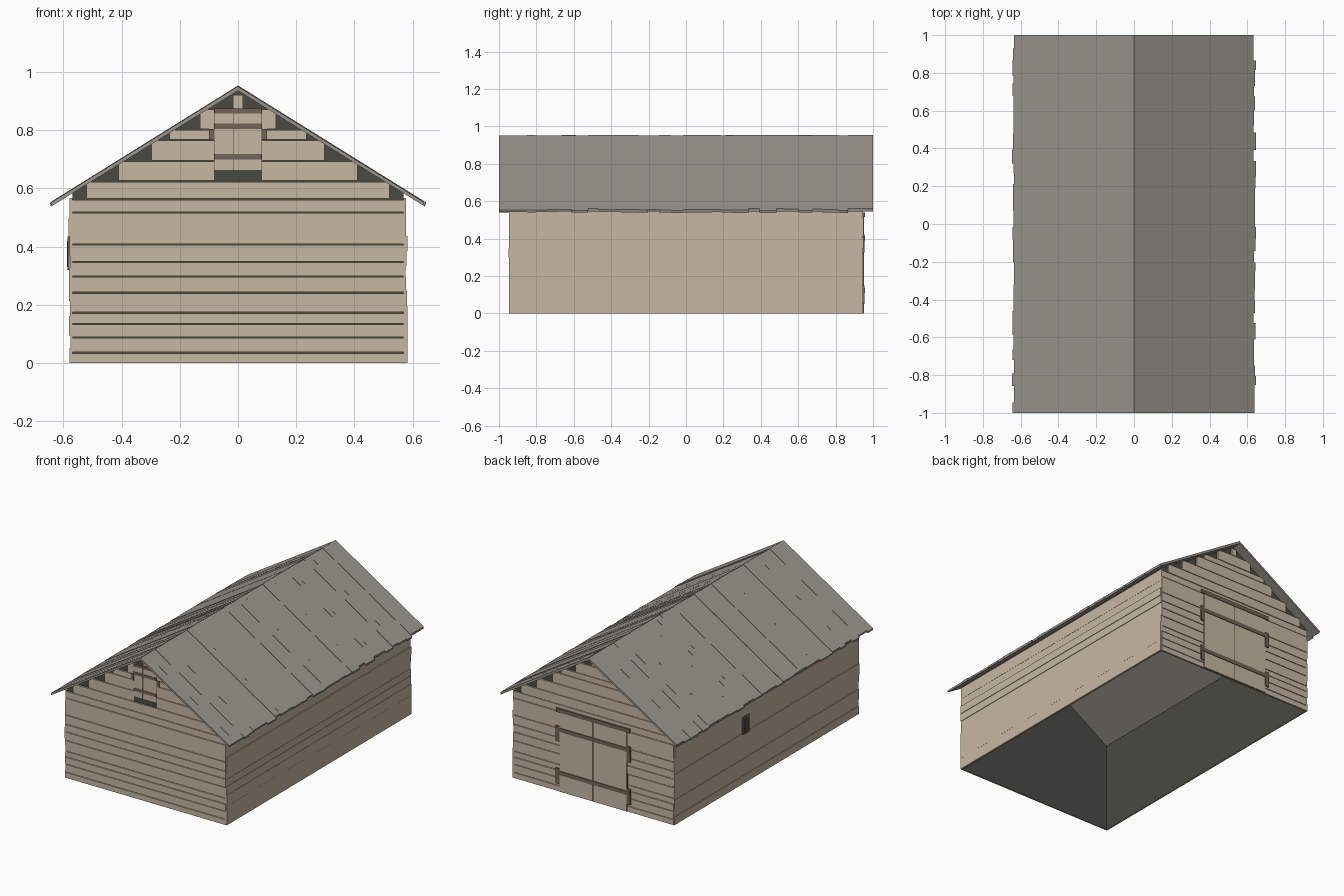
import bpy, bmesh, random

random.seed(4)
if "Cube" in bpy.data.objects:
    bpy.data.objects.remove(bpy.data.objects["Cube"])


def material(name, r, g, b):
    m = bpy.data.materials.new(name)
    m.use_nodes = True
    m.diffuse_color = (r, g, b, 1)
    m.node_tree.nodes["Principled BSDF"].inputs["Base Color"].default_value = (r, g, b, 1)
    return m


WOOD = material("pale timber", 0.57, 0.475, 0.36)
ROOF = material("grey roof boards", 0.325, 0.3, 0.268)
DARK = material("dark interior", 0.068, 0.068, 0.056)
TRIM = material("brown straps", 0.165, 0.13, 0.1)

SLOPE = 0.62
RIDGE_UNDER = 0.936


def under(x):
    return RIDGE_UNDER - SLOPE * abs(x)


def reach(z):
    return (RIDGE_UNDER - z) / SLOPE


def add_prism(bm, pts, y0, y1):
    """Extrude an x-z outline from y0 to y1."""
    a = [bm.verts.new((x, y0, z)) for x, z in pts]
    b = [bm.verts.new((x, y1, z)) for x, z in pts]
    bm.faces.new(a)
    bm.faces.new(b[::-1])
    for i in range(len(pts)):
        j = (i + 1) % len(pts)
        bm.faces.new((a[i], b[i], b[j], a[j]))


def add_box(bm, x0, x1, y0, y1, z0, z1):
    add_prism(bm, [(x0, z0), (x1, z0), (x1, z1), (x0, z1)], y0, y1)


def finish(bm, name, mat, fix=True):
    if fix:
        bmesh.ops.recalc_face_normals(bm, faces=bm.faces)
    me = bpy.data.meshes.new(name)
    bm.to_mesh(me)
    bm.free()
    me.materials.append(mat)
    ob = bpy.data.objects.new(name, me)
    bpy.context.collection.objects.link(ob)
    return ob


def boxes(name, mat, rows):
    bm = bmesh.new()
    for r in rows:
        add_box(bm, *r)
    return finish(bm, name, mat)


# Dark lining: open underneath, seen through gaps and from below
X, Y = 0.568, 0.936
bm = bmesh.new()
outline = [(-X, 0), (X, 0), (X, under(X)), (0, RIDGE_UNDER), (-X, under(X))]
ends = [[bm.verts.new((x, y, z)) for x, z in outline] for y in (-Y, Y)]
for e in ends:
    bm.faces.new(e)
for i, j in ((1, 2), (4, 0)):
    bm.faces.new((ends[0][i], ends[0][j], ends[1][j], ends[1][i]))
finish(bm, "interior_lining", DARK)

# Gable end boards: full-width rows, then steps trimmed to the roof slope
LEVELS = [0, 0.038, 0.09, 0.137, 0.175, 0.244, 0.3, 0.35, 0.41, 0.52, 0.565]
STEPS = [(0.565, 0.627, 0.52), (0.627, 0.696, 0.41), (0.696, 0.768, 0.297),
         (0.768, 0.805, 0.235), (0.805, 0.875, 0.13), (0.875, 0.925, 0.017)]
GAP = 0.004
for name, side in (("front", -1), ("back", 1)):
    bm = bmesh.new()

    def end_board(pts):
        face = 0.946 + random.uniform(0, 0.002)
        add_prism(bm, pts, side * 0.937, side * face)

    for z0, z1 in zip(LEVELS, LEVELS[1:]):
        end_board([(-0.575, z0), (0.575, z0), (0.575, z1 - GAP), (-0.575, z1 - GAP)])
    for z0, z1, w in STEPS:
        top = z1 - GAP
        half = [(w, z0), (w, min(top - 0.001, under(w))), (min(w, reach(top)), top)]
        end_board(half + [(-x, z) for x, z in reversed(half)])
    finish(bm, name + "_wall_boards", WOOD)

# Long side boards of uneven thickness
for name, side in (("left", 1), ("right", -1)):
    bm = bmesh.new()
    z = 0
    while z < 0.568:
        top = z + random.uniform(0.04, 0.075)
        if top > 0.535:
            top = 0.568
        face = 0.575 + random.uniform(0, 0.008)
        end = 0.944 + random.uniform(0, 0.003)
        add_box(bm, side * 0.569, side * face, -end, end, z, top)
        z = top
    finish(bm, name + "_wall_boards", WOOD)

# Roof boards running from ridge to eave, with ragged ends
for name, side in (("left", 1), ("right", -1)):
    bm = bmesh.new()
    count = 30
    cuts = [-1] + [-1 + 2 * (i + random.uniform(-0.25, 0.25)) / count
                   for i in range(1, count)] + [1]
    for y0, y1 in zip(cuts, cuts[1:]):
        e = random.uniform(0.63, 0.643)
        t = random.uniform(0.014, 0.018)
        add_prism(bm, [(0, RIDGE_UNDER), (side * e, under(e)),
                       (side * (e + 0.003), under(e) + t - 0.003),
                       (0, RIDGE_UNDER + t)], y0, y1)
    finish(bm, name + "_roof_boards", ROOF)

# Loft hatch on the front gable
boxes("hatch_opening", DARK, [(-0.082, 0.082, -0.9495, -0.945, 0.629, 0.872)])
boxes("hatch_boards", WOOD, [(-0.08, -0.018, -0.952, -0.946, 0.664, 0.868),
                             (-0.016, 0.08, -0.952, -0.946, 0.664, 0.868)])
straps = [(-0.081, 0.081, -0.955, -0.95, z, z + 0.018) for z in (0.7, 0.805, 0.857)]
hinges = [(s * 0.082, s * 0.1, -0.952, -0.945, 0.766, 0.805) for s in (-1, 1)]
boxes("hatch_straps", TRIM, straps + hinges)

# Double doors on the back
boxes("door_surround", DARK, [(-0.245, 0.245, 0.944, 0.9495, 0, 0.52)])
boxes("door_leaves", WOOD, [(s * 0.003, s * 0.241, 0.945, 0.952, 0.003, 0.517)
                            for s in (-1, 1)])
bars = [(-0.265, 0.265, 0.947, 0.956, z, z + 0.025) for z in (0.11, 0.39, 0.515)]
plates = [(s * 0.24, s * 0.268, 0.946, 0.955, z, z + 0.1)
          for s in (-1, 1) for z in (0.05, 0.325)]
boxes("door_straps", TRIM, bars + plates)

# Small opening in the right wall
boxes("side_window_frame", TRIM, [(-0.586, -0.578, 0.185, 0.25, 0.32, 0.435)])
boxes("side_window_opening", DARK, [(-0.588, -0.58, 0.195, 0.235, 0.33, 0.42)])
